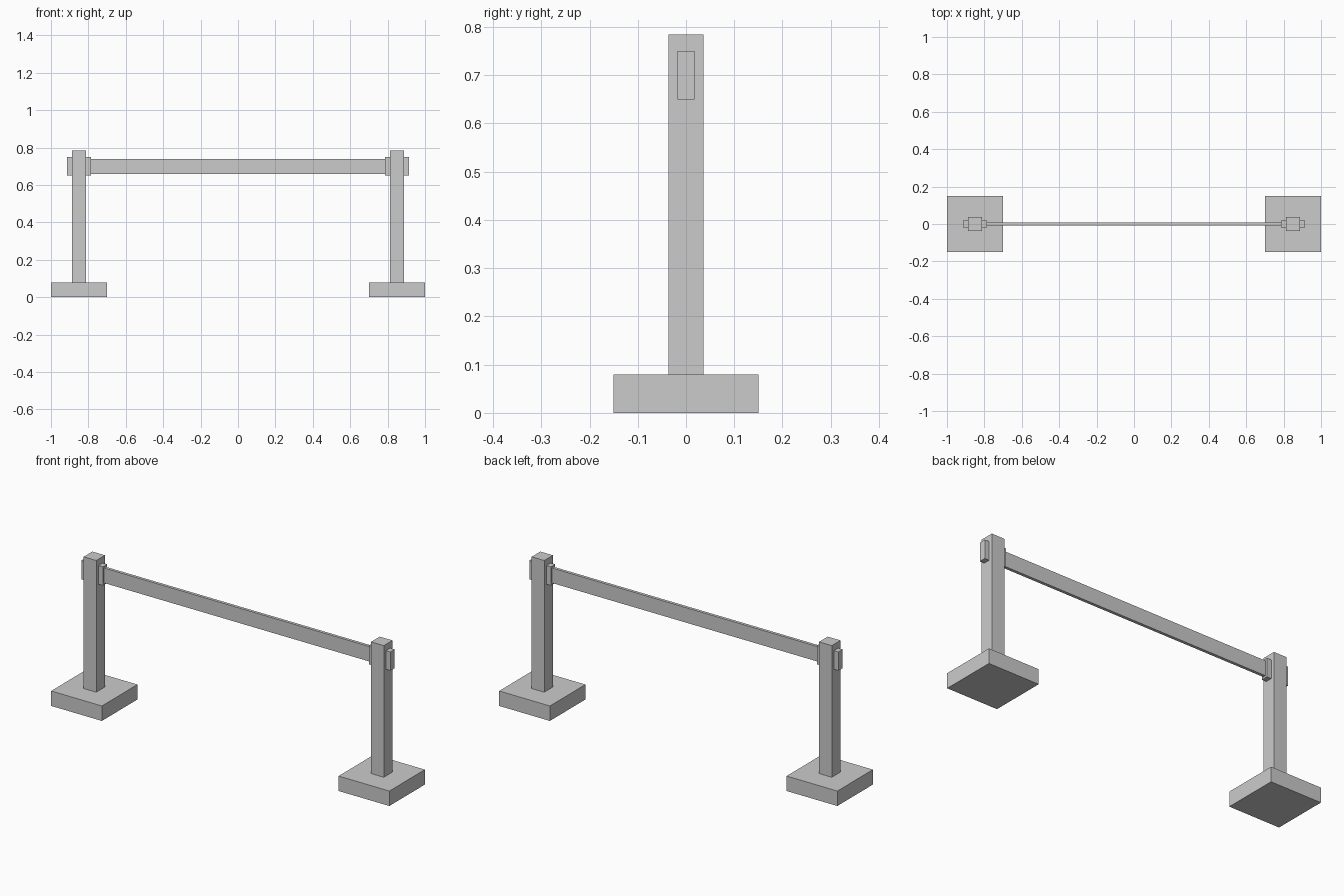
import bpy
import bmesh

if "Cube" in bpy.data.objects:
    bpy.data.objects.remove(bpy.data.objects["Cube"])


def box(name, x, y, z):
    """Axis-aligned box from (min, max) ranges."""
    bm = bmesh.new()
    bmesh.ops.create_cube(bm, size=1)
    for v in bm.verts:
        for i, (lo, hi) in enumerate((x, y, z)):
            v.co[i] = lo if v.co[i] < 0 else hi
    mesh = bpy.data.meshes.new(name)
    bm.to_mesh(mesh)
    bm.free()
    obj = bpy.data.objects.new(name, mesh)
    bpy.context.collection.objects.link(obj)
    return obj


def around(c, half):
    return (c - half, c + half)


for side, s in (("left", -1), ("right", 1)):
    cx = 0.85 * s
    # heavy foot and square post
    box(f"{side}_base", around(cx, 0.15), (-0.15, 0.15), (0, 0.08))
    box(f"{side}_post", around(cx, 0.0375), (-0.0365, 0.0365), (0.08, 0.784))
    # belt holder passing through the post
    box(f"{side}_belt_clip", around(cx, 0.064), (-0.018, 0.018), (0.65, 0.75))

# stretched belt between the posts
box("belt", (-0.79, 0.79), (-0.008, 0.008), (0.66, 0.74))
